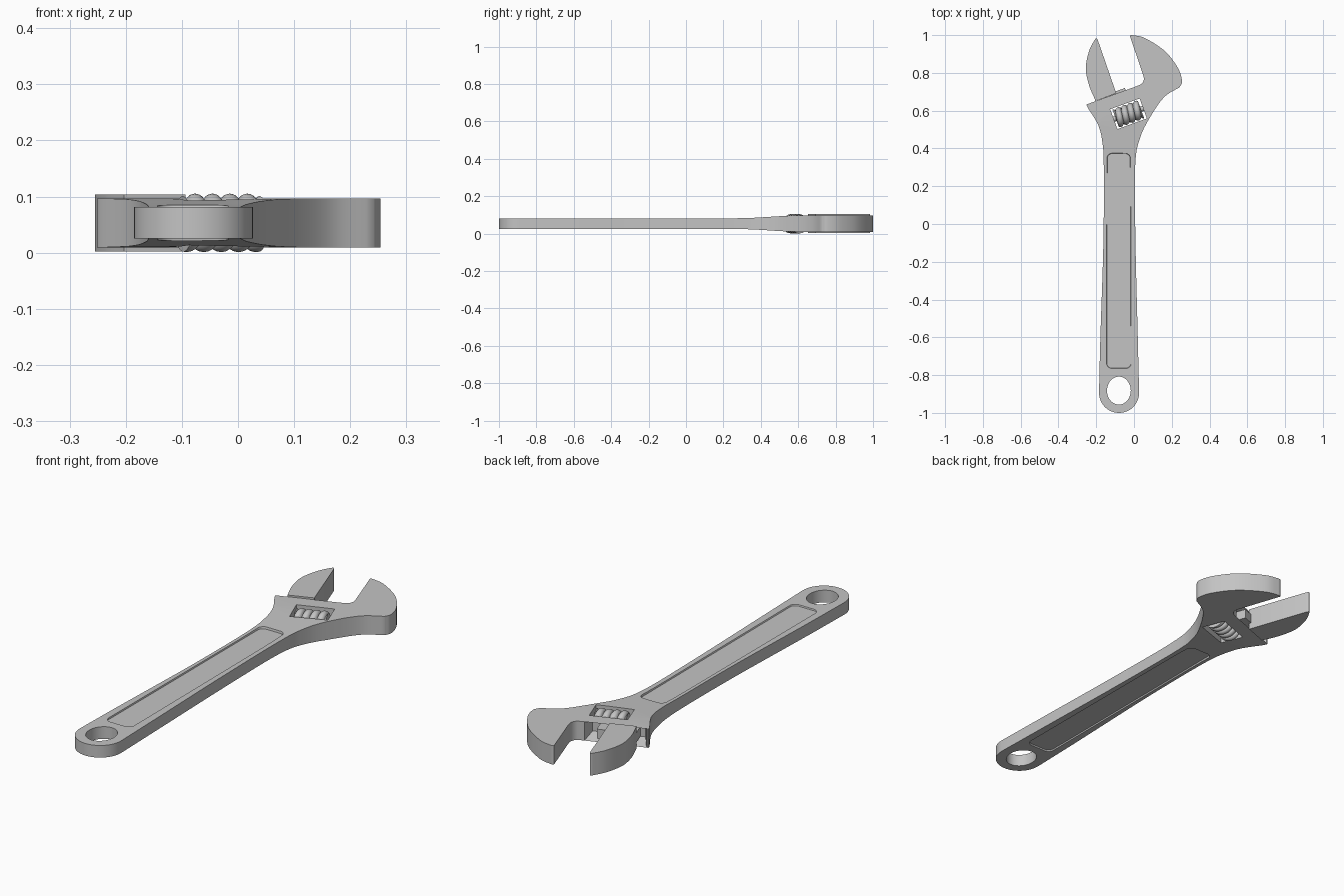
import bpy, bmesh, math
from mathutils import Vector, Matrix

if "Cube" in bpy.data.objects:
    bpy.data.objects.remove(bpy.data.objects["Cube"])

MID = 0.053                      # mid plane of the tool
TILT = math.radians(20)          # head angle
HEAD = Matrix.Translation((-0.03, 0.583, MID)) @ Matrix.Rotation(TILT, 4, 'Z')

GREY = (0.55, 0.55, 0.55, 1)
steel = bpy.data.materials.new("steel_grey")
steel.use_nodes = True
steel.diffuse_color = GREY
steel.node_tree.nodes["Principled BSDF"].inputs["Base Color"].default_value = GREY


def finish(name, bm, angle=35):
    bmesh.ops.recalc_face_normals(bm, faces=bm.faces[:])
    mesh = bpy.data.meshes.new(name)
    bm.to_mesh(mesh)
    bm.free()
    mesh.materials.append(steel)
    ob = bpy.data.objects.new(name, mesh)
    bpy.context.collection.objects.link(ob)
    bpy.ops.object.select_all(action='DESELECT')
    ob.select_set(True)
    bpy.context.view_layer.objects.active = ob
    bpy.ops.object.shade_smooth_by_angle(angle=math.radians(angle))
    return ob


def prism(name, pts, low, high, matrix=Matrix()):
    """Closed solid from a flat outline."""
    bm = bmesh.new()
    a = [bm.verts.new((x, y, low)) for x, y in pts]
    b = [bm.verts.new((x, y, high)) for x, y in pts]
    bm.faces.new(a)
    bm.faces.new(b)
    for i in range(len(a)):
        bm.faces.new((a[i - 1], a[i], b[i], b[i - 1]))
    bm.transform(matrix)
    return finish(name, bm)


def rect(x0, x1, y0, y1):
    return [(x0, y0), (x1, y0), (x1, y1), (x0, y1)]


def arc(cx, cy, rx, ry, start, sweep, n):
    return [(cx + rx * math.cos(start + sweep * i / n), cy + ry * math.sin(start + sweep * i / n))
            for i in range(n)]


def spline(pts, steps=6):
    """Smooth curve through the points, leaving out the last one."""
    p = [Vector(q) for q in pts]
    p = [2 * p[0] - p[1]] + p + [2 * p[-1] - p[-2]]
    out = []
    for a, b, c, d in zip(p, p[1:], p[2:], p[3:]):
        for i in range(steps):
            t = i / steps
            out.append(0.5 * (2 * b + (c - a) * t + (2 * a - 5 * b + 4 * c - d) * t * t
                              + (3 * b - a - 3 * c + d) * t ** 3))
    return out


# Half thickness along the tool: thin handle swelling to the thick head
PROFILE = [(0.2, 0.028), (0.3, 0.029), (0.36, 0.031), (0.42, 0.0345),
           (0.48, 0.0385), (0.54, 0.042), (0.6, 0.0435)]


def half(y):
    for (y0, h0), (y1, h1) in zip(PROFILE, PROFILE[1:]):
        if y < y1:
            return h0 + (h1 - h0) * max(0, (y - y0) / (y1 - y0))
    return PROFILE[-1][1]


# Outline of handle, head and fixed jaw
right_side = spline([(0.027, -0.89), (0.02, -0.6), (0.008, -0.1), (0.006, 0.3), (0.03, 0.45),
                     (0.085, 0.565), (0.16, 0.672), (0.242, 0.724)])
jaw_back = spline([(0.242, 0.724), (0.254, 0.757), (0.233, 0.825), (0.164, 0.915),
                   (0.06, 0.983), (-0.005, 0.999), (-0.022, 0.996)])
jaw_mouth = [(-0.022, 0.996)] + spline([(0.048, 0.79), (0.052, 0.765), (0.04, 0.742), (0.01, 0.728)])
left_side = spline([(-0.243, 0.636), (-0.248, 0.622), (-0.19, 0.525), (-0.167, 0.43),
                    (-0.16, 0.3), (-0.162, -0.1), (-0.178, -0.6), (-0.185, -0.89)])
butt = arc(-0.079, -0.894, 0.106, 0.106, math.pi, math.pi, 24)
outline = right_side + jaw_back + jaw_mouth + [(0.01, 0.728)] + left_side + butt

# Hanging hole, worm window and rounded grip panel
hole = arc(-0.08, -0.882, 0.063, 0.074, 0, math.tau, 40)
window = [(HEAD @ Vector((u, v, 0))).xy for u, v in rect(-0.082, 0.084, -0.056, 0.056)]
panel = []
for i, (cx, cy) in enumerate([(-0.048, 0.345), (-0.114, 0.345), (-0.116, -0.735), (-0.044, -0.735)]):
    panel += arc(cx, cy, 0.03, 0.03, i * math.pi / 2, math.pi / 2, 8)

# Body: fill the upper face around the openings
bm = bmesh.new()
edges = []
for loop in (outline, hole, window, panel):
    ring = [bm.verts.new((x, y, 0)) for x, y in loop]
    edges += [bm.edges.new((ring[i - 1], ring[i])) for i in range(len(ring))]
bmesh.ops.triangle_fill(bm, edges=edges, use_beauty=True, normal=(0, 0, 1))
bm.faces.new(ring).material_index = 1
for y, h in PROFILE:
    bmesh.ops.bisect_plane(bm, geom=bm.verts[:] + bm.edges[:] + bm.faces[:], dist=1e-5,
                           plane_co=(0, y, 0), plane_no=(0, 1, 0))
for v in bm.verts:
    v.co.z = half(v.co.y)

# Sink the grip panel
floor = [f for f in bm.faces if f.material_index == 1]
bmesh.ops.inset_region(bm, faces=floor, thickness=0.002, use_even_offset=True)
for v in {v for f in floor for v in f.verts}:
    v.co.z = 0.022
for f in bm.faces:
    f.material_index = 0

# Mirror to the underside and close the walls
rim = [e for e in bm.edges if len(e.link_faces) == 1]
top_faces = bm.faces[:]
under = {v: bm.verts.new((v.co.x, v.co.y, -v.co.z)) for v in bm.verts[:]}
for f in top_faces:
    bm.faces.new([under[v] for v in reversed(f.verts)])
walls = []
for e in rim:
    a, b = e.verts
    walls.append(bm.faces.new((a, b, under[b], under[a])))
bmesh.ops.recalc_face_normals(bm, faces=bm.faces[:])

# Slot for the jaw rail in the long mouth wall
slot = max(walls, key=lambda f: f.calc_area())
bmesh.ops.inset_individual(bm, faces=[slot], thickness=0.02, use_even_offset=True)
bmesh.ops.translate(bm, verts=slot.verts[:], vec=(0.06 * math.sin(TILT), -0.06 * math.cos(TILT), 0))
bm.transform(Matrix.Translation((0, 0, MID)))
finish("wrench_body", bm)

# Sliding jaw with its rail in the slot
outer = spline([(-0.198, 0.984), (-0.208, 0.975), (-0.238, 0.915), (-0.255, 0.825),
                (-0.238, 0.735), (-0.203, 0.651)])
prism("sliding_jaw", outer + [(-0.203, 0.651), (-0.094, 0.692), (-0.192, 0.975)],
      MID - 0.051, MID + 0.051)
prism("jaw_rail", rect(-0.14, 0.03, 0.064, 0.135), -0.022, 0.022, HEAD)

# Worm screw: one helical surface with rounded threads
PITCH, LENGTH, AROUND, ALONG = 0.033, 0.142, 36, 96
along_x = HEAD @ Matrix.Rotation(math.pi / 2, 4, 'Y')
bm = bmesh.new()
rings = []
for j in range(ALONG + 1):
    t = LENGTH * (j / ALONG - 0.5)
    ring = []
    for i in range(AROUND):
        a = math.tau * i / AROUND
        f = (t / PITCH + a / math.tau + 0.5) % 1
        r = 0.036 + 0.016 * math.sqrt(max(0, 1 - (2 * f - 1) ** 2))
        ring.append(bm.verts.new((r * math.cos(a), r * math.sin(a), t)))
    rings.append(ring)
for lower, higher in zip(rings, rings[1:]):
    for i in range(AROUND):
        bm.faces.new((lower[i - 1], lower[i], higher[i], higher[i - 1]))
bm.faces.new(rings[0])
bm.faces.new(rings[-1])
bm.transform(along_x)
finish("worm_screw", bm, 60)

# Axle pin holding the worm
prism("worm_pin", arc(0, 0, 0.014, 0.014, 0, math.tau, 20), -0.09, 0.09, along_x)
